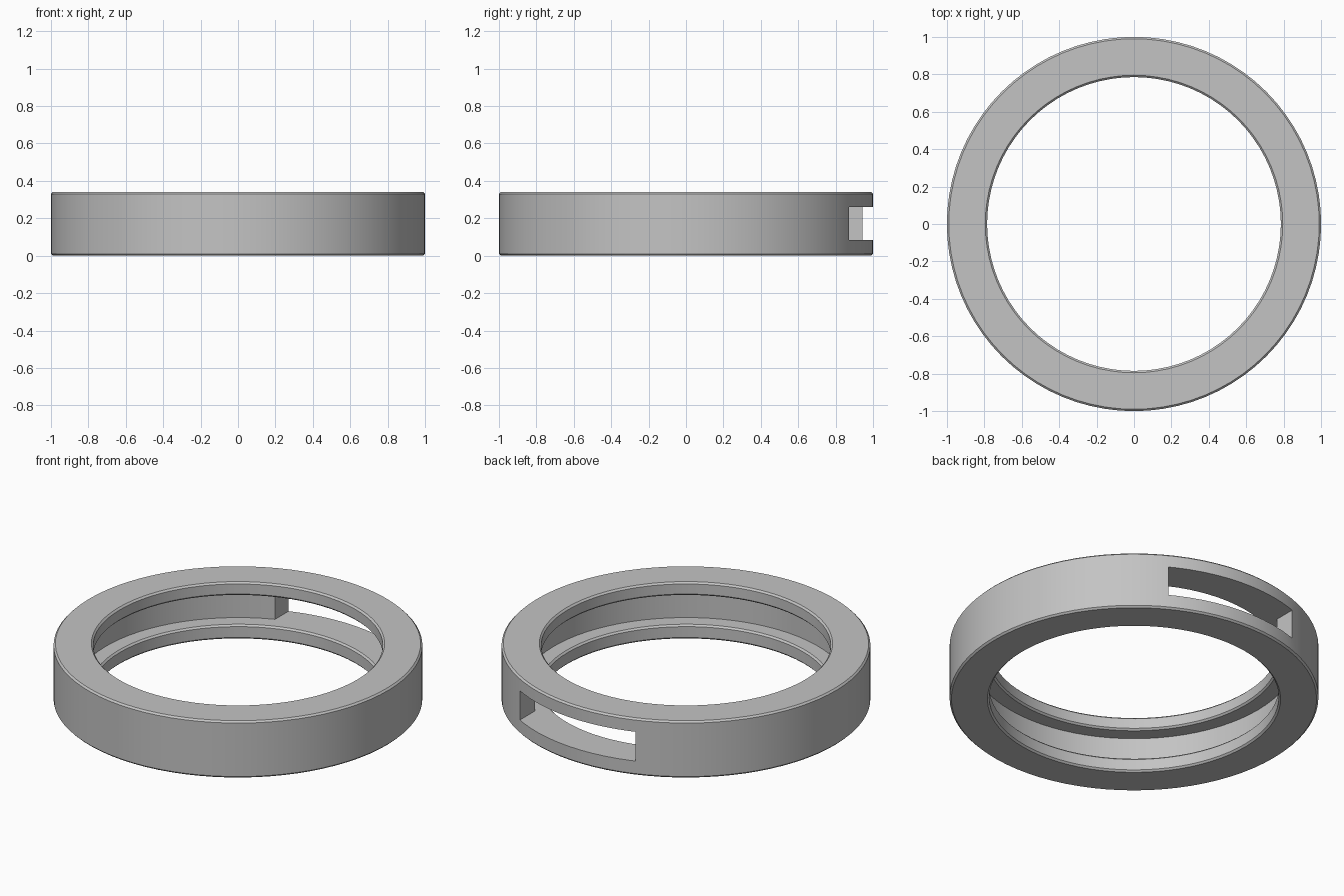
import bpy, bmesh, math
from mathutils import Vector

cube = bpy.data.objects.get("Cube")
if cube:
    bpy.data.objects.remove(cube, do_unlink=True)

HEIGHT = 0.34
OUTER, INNER, GROOVE = 1.0, 0.785, 0.88      # radii
FLOOR, CEILING = 0.085, 0.26                 # groove and slot heights
CHAMFER = 0.01
SIDES = 80


def grey_material():
    mat = bpy.data.materials.new("plain_grey")
    mat.use_nodes = True
    colour = (0.55, 0.55, 0.55, 1)
    mat.diffuse_color = colour
    mat.node_tree.nodes["Principled BSDF"].inputs["Base Color"].default_value = colour
    return mat


def new_object(name, bm):
    bmesh.ops.recalc_face_normals(bm, faces=bm.faces)
    mesh = bpy.data.meshes.new(name)
    bm.to_mesh(mesh)
    bm.free()
    obj = bpy.data.objects.new(name, mesh)
    bpy.context.collection.objects.link(obj)
    return obj


def chamfered(corners):
    """Closed (radius, height) profile with the flagged corners cut off."""
    points = []
    for i, (r, z, cut) in enumerate(corners):
        here = Vector((r, z))
        if not cut:
            points.append(here)
            continue
        for j in (i - 1, (i + 1) % len(corners)):
            points.append(here + (Vector(corners[j][:2]) - here).normalized() * CHAMFER)
    return points


# Ring with an internal groove, revolved from its cross-section
profile = chamfered([
    (OUTER, 0, True), (OUTER, HEIGHT, True),
    (INNER, HEIGHT, True), (INNER, CEILING, True),
    (GROOVE, CEILING, False), (GROOVE, FLOOR, False),
    (INNER, FLOOR, True), (INNER, 0, True),
])
bm = bmesh.new()
verts = [bm.verts.new((p.x, 0, p.y)) for p in profile]
edges = [bm.edges.new((v, verts[(i + 1) % len(verts)])) for i, v in enumerate(verts)]
bmesh.ops.spin(bm, geom=verts + edges, cent=(0, 0, 0), axis=(0, 0, 1),
               angle=math.tau, steps=SIDES)
bmesh.ops.remove_doubles(bm, verts=bm.verts, dist=0.0005)
ring = new_object("grooved_ring", bm)
ring.data.materials.append(grey_material())

# Box that cuts the slot through the back wall into the groove
low, high = Vector((-0.327, 0.72, FLOOR)), Vector((0.488, 1.2, CEILING))
bm = bmesh.new()
bmesh.ops.create_cube(bm, size=1)
bmesh.ops.scale(bm, vec=high - low, verts=bm.verts)
bmesh.ops.translate(bm, vec=(low + high) / 2, verts=bm.verts)
cutter = new_object("slot_cutter", bm)
cutter.hide_render = True

slot = ring.modifiers.new("slot", 'BOOLEAN')
slot.operation = 'DIFFERENCE'
slot.solver = 'EXACT'
slot.object = cutter

bpy.ops.object.select_all(action='DESELECT')
ring.select_set(True)
bpy.context.view_layer.objects.active = ring
bpy.ops.object.modifier_apply(modifier=slot.name)
bpy.data.objects.remove(cutter, do_unlink=True)

# Smooth round walls, crisp edges
bpy.ops.object.shade_smooth_by_angle(angle=math.radians(30))
